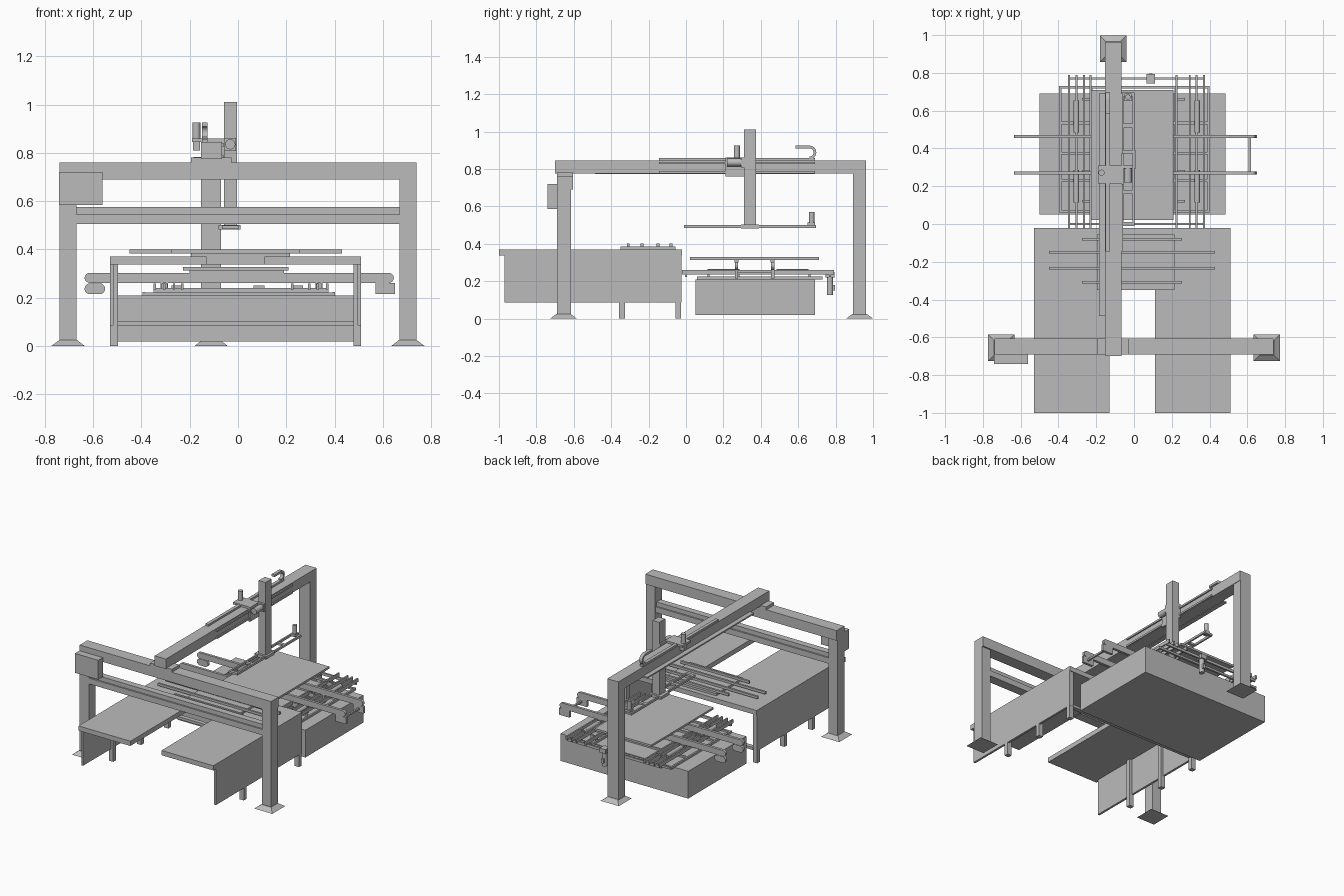
import bpy, bmesh, math
from mathutils import Vector, Matrix

cube = bpy.data.objects.get("Cube")
if cube:
    bpy.data.objects.remove(cube, do_unlink=True)

grey = bpy.data.materials.new("machine grey")
grey.use_nodes = True
COLOUR = (0.5, 0.5, 0.5, 1)
grey.diffuse_color = COLOUR
grey.node_tree.nodes["Principled BSDF"].inputs["Base Color"].default_value = COLOUR


def finish(name, bm):
    bmesh.ops.recalc_face_normals(bm, faces=bm.faces)
    mesh = bpy.data.meshes.new(name)
    bm.to_mesh(mesh)
    bm.free()
    mesh.materials.append(grey)
    obj = bpy.data.objects.new(name, mesh)
    bpy.context.collection.objects.link(obj)
    return obj


def box(name, x, y, z):
    """Block between (low, high) pairs on each axis."""
    bm = bmesh.new()
    size = Vector((x[1] - x[0], y[1] - y[0], z[1] - z[0]))
    mid = Vector((sum(x), sum(y), sum(z))) / 2
    bmesh.ops.create_cube(bm, size=1, matrix=Matrix.Translation(mid) @ Matrix.Diagonal((*size, 1)))
    return finish(name, bm)


def around(c, w):
    return (c - w / 2, c + w / 2)


def rod(name, centre, radius, length, axis="Z"):
    bm = bmesh.new()
    turn = {"X": Matrix.Rotation(math.pi / 2, 4, "Y"), "Y": Matrix.Rotation(math.pi / 2, 4, "X"),
            "Z": Matrix.Identity(4)}[axis]
    bmesh.ops.create_cone(bm, cap_ends=True, segments=16, radius1=radius, radius2=radius,
                          depth=length, matrix=Matrix.Translation(centre) @ turn)
    for f in bm.faces:
        f.smooth = len(f.verts) == 4
    for e in bm.edges:
        e.smooth = all(len(f.verts) == 4 for f in e.link_faces)
    return finish(name, bm)


def foot(name, cx, cy):
    """Flared foot under a post."""
    bm = bmesh.new()
    bmesh.ops.create_cube(bm, size=1, matrix=Matrix.Translation((cx, cy, 0.0125))
                          @ Matrix.Diagonal((0.14, 0.142, 0.025, 1)))
    for v in bm.verts:
        if v.co.z > 0.01:
            v.co.x = cx + (v.co.x - cx) * 0.53
            v.co.y = cy + (v.co.y - cy) * 0.53
        elif v.co.z < 0.01:
            v.co.z = 0
    return finish(name, bm)


def profile(name, points, y, plane="XZ"):
    """Extrude an outline through a (low, high) depth."""
    bm = bmesh.new()
    put = (lambda a, b: (a, y[0], b)) if plane == "XZ" else (lambda a, b: (y[0], a, b))
    face = bm.faces.new([bm.verts.new(put(a, b)) for a, b in points])
    ext = bmesh.ops.extrude_face_region(bm, geom=[face])
    d = y[1] - y[0]
    move = (0, d, 0) if plane == "XZ" else (d, 0, 0)
    bmesh.ops.translate(bm, vec=move, verts=[v for v in ext["geom"] if isinstance(v, bmesh.types.BMVert)])
    return finish(name, bm)


def capsule(x, z):
    """Outline of a bar with round ends."""
    r = (z[1] - z[0]) / 2
    mid = sum(z) / 2
    out = []
    for cx, start in ((x[1] - r, -90), (x[0] + r, 90)):
        for i in range(9):
            a = math.radians(start + i * 22.5)
            out.append((cx + r * math.cos(a), mid + r * math.sin(a)))
    return out


# Front portal frame
for side, cx in (("right", -0.703), ("left", 0.703)):
    box(f"portal_post_{side}", around(cx, 0.07), (-0.69, -0.615), (0.02, 0.76))
    foot(f"portal_foot_{side}", cx, -0.655)
box("portal_top_beam", (-0.738, 0.738), (-0.69, -0.605), (0.69, 0.76))
box("portal_lower_beam", (-0.67, 0.67), (-0.685, -0.62), (0.505, 0.545))
box("portal_lower_beam_cap", (-0.67, 0.67), (-0.675, -0.63), (0.545, 0.575))
box("control_cabinet", (-0.74, -0.56), (-0.74, -0.69), (0.585, 0.72))

# Rear post and boom
box("rear_post", (-0.153, -0.07), (0.893, 0.963), (0.02, 0.80))
foot("rear_foot", -0.111, 0.928)
box("boom", (-0.153, -0.067), (-0.70, 0.963), (0.775, 0.845))
box("boom_mount_plate", (-0.195, -0.027), (-0.69, -0.605), (0.76, 0.78))
box("side_rail", (-0.185, -0.153), (-0.487, 0.69), (0.772, 0.782))
box("boom_cable_tray", (-0.15, -0.127), (-0.145, 0.69), (0.845, 0.858))
for z in (0.782, 0.832):
    box("boom_guide_rail", (-0.067, -0.058), (-0.145, 0.69), around(z, 0.012))

# Cable chain looping back over the boom
arc = [math.radians(-90 + i * 22.5) for i in range(9)]
outer = [(0.66 + 0.037 * math.cos(a), 0.888 + 0.037 * math.sin(a)) for a in arc]
inner = [(0.66 + 0.022 * math.cos(a), 0.888 + 0.022 * math.sin(a)) for a in arc]
profile("cable_chain", outer + [(0.585, 0.925), (0.585, 0.91)] + inner[::-1], (-0.15, -0.127), "YZ")

# Carriage, lifting column and drives
box("carriage", (-0.067, -0.055), (0.21, 0.375), (0.76, 0.86))
box("carriage_bracket", (-0.19, -0.055), (0.215, 0.31), (0.845, 0.86))
box("lifting_column", (-0.057, -0.005), (0.31, 0.375), (0.495, 1.01))
rod("column_drive", (-0.032, 0.265, 0.835), 0.021, 0.09, "Y")
box("column_drive_flange", (-0.055, -0.008), (0.295, 0.31), (0.808, 0.862))
rod("travel_motor", (-0.172, 0.272, 0.885), 0.016, 0.08)
box("travel_gearbox", (-0.186, -0.158), (0.255, 0.29), (0.81, 0.85))

# Gripper arm
for x in (-0.06, -0.003):
    box("gripper_arm_rail", around(x, 0.011), (-0.01, 0.695), (0.485, 0.5))
for y in (0.0, 0.17, 0.52, 0.685):
    box("gripper_arm_tie", (-0.06, 0), around(y, 0.022), (0.486, 0.499))
box("gripper_mount", (-0.08, 0.01), (0.295, 0.39), (0.482, 0.502))
rod("gripper_motor", (-0.032, 0.672, 0.54), 0.014, 0.06)
box("gripper_motor_base", (-0.05, -0.014), (0.65, 0.69), (0.495, 0.513))

# Infeed table with a gap between its two wings
outline = [(-0.53, -1), (-0.13, -1), (-0.13, -0.35), (0.11, -0.35),
           (0.11, -1), (0.51, -1), (0.51, -0.022), (-0.53, -0.022)]
table = profile("infeed_table_top", [(x, y) for x, y in outline], (0, 0.033))
for v in table.data.vertices:
    v.co = (v.co.x, v.co.z, 0.337 + v.co.y)
for side, x in (("right", (-0.53, -0.515)), ("left", (0.495, 0.51))):
    box(f"table_panel_{side}", x, (-0.97, -0.025), (0.085, 0.34))
    lx = (-0.53, -0.497) if side == "right" else (0.477, 0.51)
    for y in (-0.65, -0.342, -0.042):
        box(f"table_leg_{side}", lx, around(y, 0.03), (0, 0.338))
box("table_tie_bar", (-0.5, 0.48), (-0.055, -0.025), (0.085, 0.103))

# Spacer bars lying on the table
box("bar_carrier", (-0.195, 0.215), (-0.35, -0.055), (0.37, 0.385))
for y, x in ((-0.08, (-0.275, 0.255)), (-0.15, (-0.45, 0.43)),
             (-0.235, (-0.45, 0.43)), (-0.308, (-0.275, 0.255))):
    box("spacer_bar", x, around(y, 0.014), (0.383, 0.4))

# Base box and slotted deck
box("base_box", (-0.5, 0.485), (0.05, 0.69), (0.02, 0.21))
for x in (-0.39, -0.225, 0.22, 0.395):
    box("deck_side", around(x, 0.012), (0.06, 0.73), (0.208, 0.225))
for y in (0.066, 0.23, 0.375, 0.535, 0.724):
    box("deck_slat", (-0.39, 0.395), around(y, 0.014), (0.208, 0.222))

# Long runners with end ties
for x in (-0.345, -0.305, -0.265, -0.23, 0.225, 0.295, 0.33, 0.37):
    box("runner", around(x, 0.01), (-0.022, 0.79), (0.235, 0.26))
for y in (0.0, 0.77):
    box("runner_tie", (-0.35, 0.375), around(y, 0.012), (0.222, 0.24))
for x in (-0.305, 0.335):
    for y in (0.2, 0.57):
        rod("roller", (x, y, 0.25), 0.014, 0.17, "Y")
for x in (-0.25, 0.245):
    for y in (0.12, 0.28, 0.46, 0.66):
        box("runner_clamp", around(x, 0.05), around(y, 0.012), (0.222, 0.25))
rod("runner_motor", (0.088, 0.77, 0.18), 0.017, 0.11)
box("runner_motor_mount", (0.065, 0.11), (0.745, 0.795), (0.22, 0.25))
box("runner_motor_plug", (0.08, 0.097), (0.78, 0.797), (0.15, 0.18))

# Belt arms across the deck
for y in (0.27, 0.463):
    profile("belt_arm", capsule((-0.635, 0.645), (0.262, 0.303)), around(y, 0.018))
    profile("belt_tensioner", capsule((-0.635, -0.55), (0.215, 0.26)), around(y, 0.018))
    box("belt_drive", (0.57, 0.65), around(y, 0.018), (0.215, 0.262))
    for x in (-0.305, 0.335):
        box("belt_arm_support", around(x, 0.03), around(y, 0.018), (0.208, 0.265))
    box("sheet_support", (-0.2, 0.19), around(y, 0.02), (0.3, 0.316))
box("belt_drive_shaft", around(0.613, 0.012), (0.27, 0.463), (0.235, 0.247))

# Sheet carried on the arms
box("sheet", (-0.228, 0.208), (0.022, 0.71), (0.314, 0.328))
